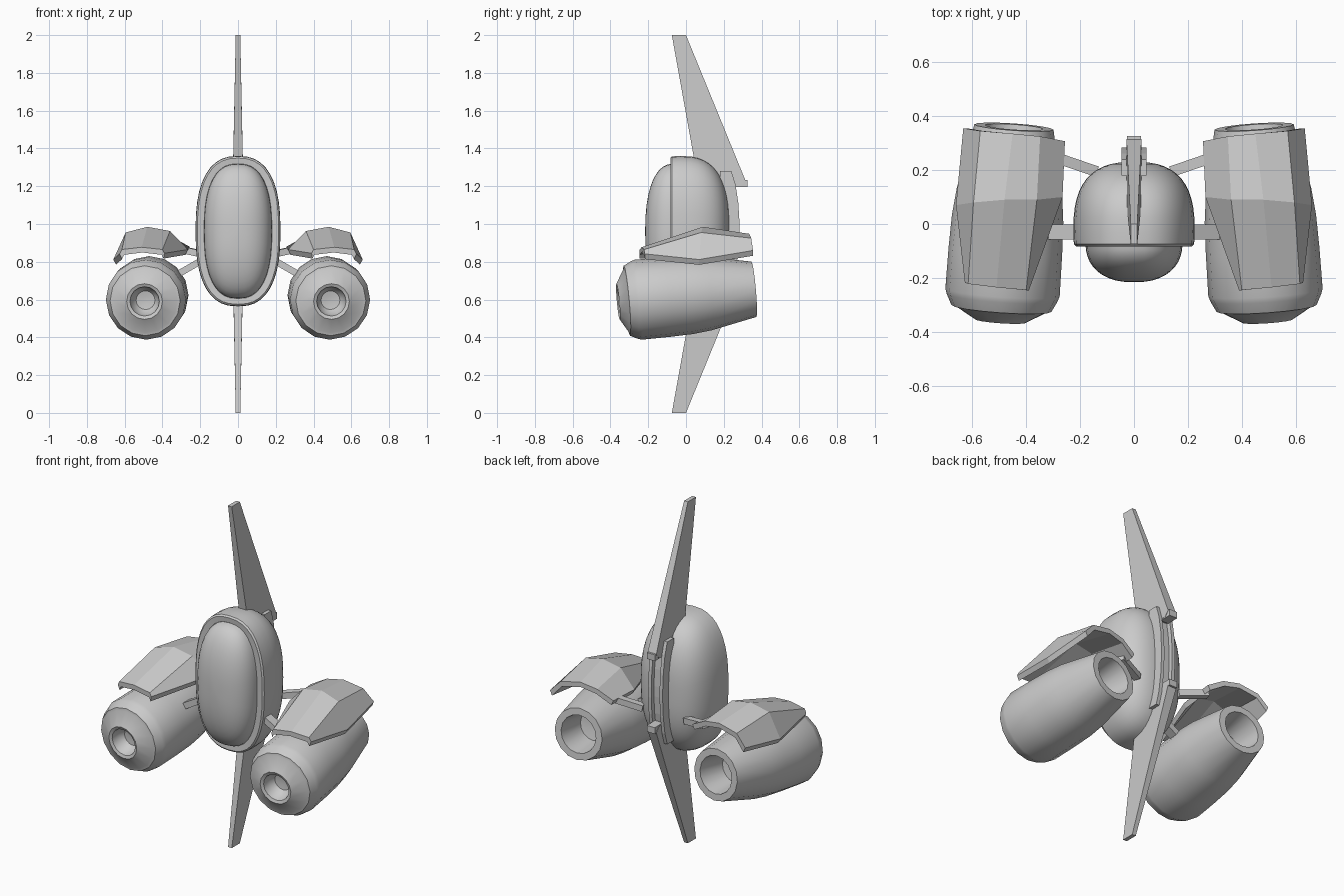
import bpy, bmesh
from math import cos, sin, pi
from mathutils import Vector

if "Cube" in bpy.data.objects:
    bpy.data.objects.remove(bpy.data.objects["Cube"])


def finish(name, bm, mirror=False, smooth=None):
    bmesh.ops.remove_doubles(bm, verts=bm.verts, dist=0.0002)
    bmesh.ops.recalc_face_normals(bm, faces=bm.faces)
    me = bpy.data.meshes.new(name)
    bm.to_mesh(me)
    bm.free()
    ob = bpy.data.objects.new(name, me)
    bpy.context.collection.objects.link(ob)
    if smooth:
        bpy.ops.object.select_all(action='DESELECT')
        bpy.context.view_layer.objects.active = ob
        ob.select_set(True)
        bpy.ops.object.shade_smooth_by_angle(angle=smooth)
    if mirror:
        ob.modifiers.new("mirror", 'MIRROR')
    return ob


def loft(name, rings, mirror=False, smooth=None):
    """Skin closed rings of points; both ends are capped."""
    bm = bmesh.new()
    vs = [[bm.verts.new(p) for p in r] for r in rings]
    n = len(vs[0])
    for a, b in zip(vs, vs[1:]):
        for i in range(n):
            j = (i + 1) % n
            bm.faces.new((a[i], a[j], b[j], b[i]))
    bm.faces.new(vs[0])
    bm.faces.new(vs[-1])
    return finish(name, bm, mirror, smooth)


def slab(name, outline, x=0.0, mirror=False):
    """Side-view outline of (y, z, half thickness) around plane x."""
    return loft(name, [[(x + s * t, y, z) for y, z, t in outline] for s in (-1, 1)], mirror)


def power(v, e):
    return (1 if v >= 0 else -1) * abs(v) ** e


def oval(y, hx, hz, n=40, e=2 / 2.5):
    return [(hx * power(cos(2 * pi * i / n), e), y,
             0.962 + hz * power(sin(2 * pi * i / n), e)) for i in range(n)]


# Cabin shell, with a flat rim around the window
shell = [oval(-0.06, 0.17, 0.345), oval(-0.08, 0.18, 0.357), oval(-0.083, 0.215, 0.387),
         oval(-0.075, 0.223, 0.396)]
for k in range(13):
    a = k / 12 * pi / 2 * 0.98
    s = cos(a) ** 0.75
    shell.append(oval(-0.03 + 0.26 * sin(a) ** 0.75, 0.225 * s, 0.398 * s))
loft("cabin_shell", shell, smooth=0.6)

# Domed front window
dome = []
for k in range(11):
    a = k / 10 * pi / 2 * 0.98
    s = cos(a) ** 0.85
    dome.append(oval(-0.07 - 0.146 * sin(a) ** 0.9, 0.18 * s, 0.357 * s))
loft("front_window", dome, smooth=0.6)

# Upper and lower swept fins with end blocks
fin = [(-0.075, 2.0, 0.012), (0.0, 2.0, 0.012), (0.315, 1.23, 0.028),
       (0.29, 1.2, 0.028), (0.18, 1.2, 0.028), (0.06, 1.25, 0.027)]
block = [(0.25, 1.195, 0.026), (0.326, 1.195, 0.026), (0.326, 1.232, 0.026), (0.25, 1.232, 0.026)]
for side, flip in (("upper", False), ("lower", True)):
    for part, pts in (("fin", fin), ("fin_block", block)):
        slab(side + "_" + part, [(y, 2 - z if flip else z, t) for y, z, t in pts])

# Rear rails either side of the fins, and the spine between them
half = [(0.18, 0.3), (0.24, 0.3), (0.262, 0.23), (0.277, 0.13), (0.283, 0.03)]
arc = [(y, 0.98 + z) for y, z in half] + [(y, 0.98 - z) for y, z in reversed(half)]
slab("rear_rail", [(y, z, 0.01) for y, z in arc], 0.037, True)
slab("rear_spine", [(y - 0.025, z, 0.028) for y, z in arc])

# Engine pods: profile (distance along axis, radius) turned about a tilted axis
profile = [(-0.28, 0.02), (-0.285, 0.05), (-0.31, 0.07), (-0.355, 0.078), (-0.362, 0.095),
           (-0.318, 0.17), (-0.315, 0.186), (-0.275, 0.206), (-0.255, 0.2125), (-0.1, 0.211),
           (0.02, 0.207), (0.12, 0.196), (0.362, 0.147), (0.362, 0.108), (0.2, 0.085), (0.19, 0.02)]
mid = Vector((0.470, 0, 0.622))
axis = Vector((-0.05, 0.725, 0.065)).normalized()
u = axis.cross(Vector((0, 0, 1))).normalized()
v = u.cross(axis)
loft("engine_pod", [[mid + axis * t + r * (u * cos(i * pi / 8) + v * sin(i * pi / 8))
                     for i in range(16)] for t, r in profile], True, 0.5)

# Faceted armour plates over the pods: front, middle and rear sections
sections = [
    [(0.39, -0.247, 0.845), (0.40, -0.245, 0.865), (0.51, -0.235, 0.877), (0.615, -0.222, 0.865), (0.627, -0.218, 0.842)],
    [(0.265, 0.10, 0.865), (0.36, 0.09, 0.963), (0.48, 0.09, 0.985), (0.595, 0.08, 0.955), (0.66, 0.07, 0.812)],
    [(0.256, 0.307, 0.88), (0.348, 0.325, 0.93), (0.45, 0.335, 0.948), (0.57, 0.345, 0.925), (0.633, 0.355, 0.86)]]
rings = []
for sec in sections:
    under = [(x + (0.45 - x) * 0.07, y, z - 0.028) for x, y, z in reversed(sec)]
    rings.append(sec + under)
loft("armour_plate", rings, True)


# Struts joining the pods and plates to the cabin
def strut(name, a, b, w, h):
    a, b = Vector(a), Vector(b)
    d = (b - a).normalized()
    side = d.cross(Vector((0, 0, 1))).normalized() * w / 2
    up = side.cross(d).normalized() * h / 2
    loft(name, [[p + side + up, p - side + up, p - side - up, p + side - up] for p in (a, b)], True)


strut("front_strut", (0.17, -0.03, 0.82), (0.36, -0.03, 0.71), 0.055, 0.035)
strut("rear_strut", (0.14, 0.195, 0.83), (0.30, 0.25, 0.865), 0.04, 0.035)
